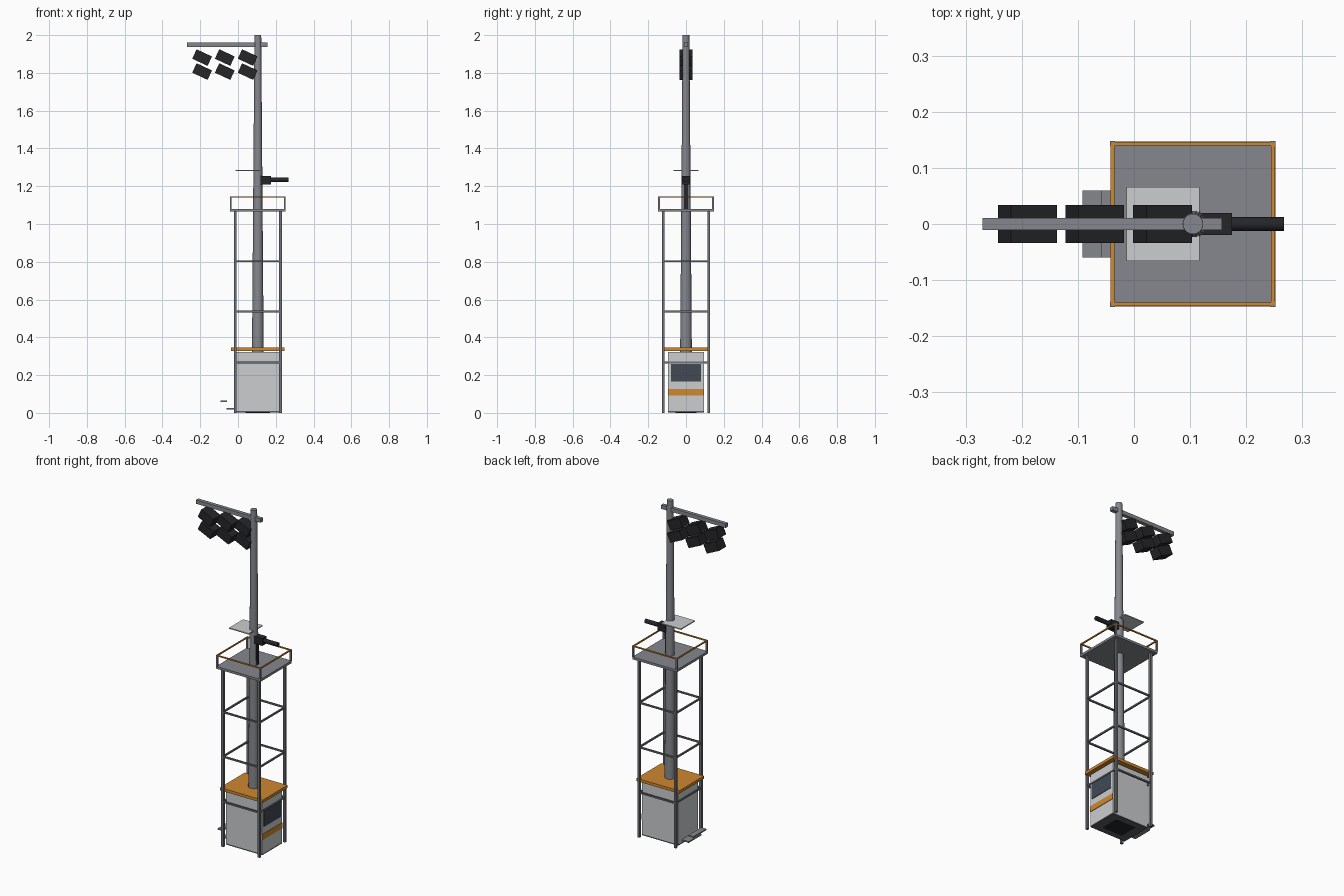
import bpy, math

if "Cube" in bpy.data.objects:
    bpy.data.objects.remove(bpy.data.objects["Cube"])

CX = 0.105  # tower axis


def material(name, r, g, b):
    m = bpy.data.materials.new(name)
    m.diffuse_color = (r, g, b, 1)
    m.use_nodes = True
    m.node_tree.nodes["Principled BSDF"].inputs["Base Color"].default_value = m.diffuse_color
    return m


STEEL = material("steel grey", 0.235, 0.245, 0.27)
FRAME = material("frame grey", 0.16, 0.165, 0.185)
LIGHT = material("light grey", 0.60, 0.61, 0.62)
ORANGE = material("safety orange", 0.62, 0.25, 0.03)
GLASS = material("dark glass", 0.052, 0.068, 0.088)
BLACK = material("charcoal black", 0.019, 0.019, 0.023)
BASE = material("base grey", 0.10, 0.105, 0.115)


def box(name, x, y, z, mat):
    """Box from (min, max) ranges."""
    bpy.ops.mesh.primitive_cube_add(size=1, location=[sum(r) / 2 for r in (x, y, z)])
    o = bpy.context.object
    o.scale = [r[1] - r[0] for r in (x, y, z)]
    bpy.ops.object.transform_apply(location=False, rotation=False, scale=True)
    o.name = name
    o.data.materials.append(mat)
    return o


def block(name, center, size, mat):
    return box(name, *[(c - s / 2, c + s / 2) for c, s in zip(center, size)], mat)


def cone(name, center, r1, r2, depth, mat, rot=(0, 0, 0), sides=24):
    bpy.ops.mesh.primitive_cone_add(vertices=sides, radius1=r1, radius2=r2, depth=depth,
                                    location=center, rotation=rot)
    o = bpy.context.object
    o.name = name
    o.data.materials.append(mat)
    bpy.ops.object.shade_smooth_by_angle(angle=math.radians(40))
    return o


def ring(name, hx, hy, z, t, mat):
    """Four square bars around the tower axis."""
    for s in (-1, 1):
        block(name + "_x", (CX, s * hy, z), (2 * hx, t, t), mat)
        block(name + "_y", (CX + s * hx, 0, z), (t, 2 * hy, t), mat)


def posts(name, hx, hy, z0, z1, t, mat):
    for sx in (-1, 1):
        for sy in (-1, 1):
            block(name, (CX + sx * hx, sy * hy, (z0 + z1) / 2), (t, t, z1 - z0), mat)


# Equipment cabinet
box("cabinet_base", (-0.014, 0.226), (-0.094, 0.094), (0.002, 0.009), BASE)
block("cabinet_floor_hatch", (CX, 0, 0.002), (0.13, 0.11, 0.004), BLACK)
box("cabinet", (-0.014, 0.226), (-0.094, 0.094), (0.009, 0.322), LIGHT)
box("cabinet_window", (0.224, 0.229), (-0.08, 0.08), (0.167, 0.26), GLASS)
box("cabinet_stripe", (0.224, 0.229), (-0.094, 0.094), (0.093, 0.127), ORANGE)
box("cabinet_roof", (-0.037, 0.245), (-0.117, 0.117), (0.328, 0.345), ORANGE)

# Entry steps
box("lower_step", (-0.06, -0.012), (-0.06, 0.06), (0.018, 0.026), STEEL)
box("upper_step", (-0.092, -0.058), (-0.06, 0.06), (0.057, 0.065), STEEL)

# Tower frame
posts("tower_leg", 0.12, 0.12, 0, 1.066, 0.014, FRAME)
for z in (0.267, 0.537, 0.803):
    ring("tower_brace", 0.12, 0.12, z, 0.009, FRAME)

# Platform with railing
block("platform_deck", (CX, 0, 1.072), (0.294, 0.294, 0.014), STEEL)
posts("railing_post", 0.143, 0.143, 1.078, 1.146, 0.009, STEEL)
ring("railing_bar", 0.143, 0.143, 1.143, 0.007, ORANGE)

# Tapered mast
cone("mast", (CX, 0, 1.16), 0.031, 0.018, 1.68, STEEL)

# Flat panel on the mast
box("mast_panel", (-0.013, 0.117), (-0.066, 0.066), (1.28, 1.286), LIGHT)

# Camera and its upright bracket
box("camera_upright", (0.119, 0.131), (-0.01, 0.01), (1.079, 1.22), BLACK)
box("camera_body", (0.12, 0.175), (-0.02, 0.02), (1.21, 1.253), BLACK)
cone("camera_barrel", (0.219, 0, 1.234), 0.0125, 0.0125, 0.096, BLACK,
     (0, math.pi / 2, 0), 16)

# Lamp crossbar and tilted floodlights
box("lamp_crossbar", (-0.27, 0.157), (-0.011, 0.011), (1.937, 1.96), STEEL)
for x in (-0.19, -0.07, 0.051):
    for z in (1.881, 1.807):
        lamp = block("floodlight", (x, 0, z), (0.09, 0.067, 0.055), BLACK)
        lamp.rotation_euler.y = math.radians(25)
